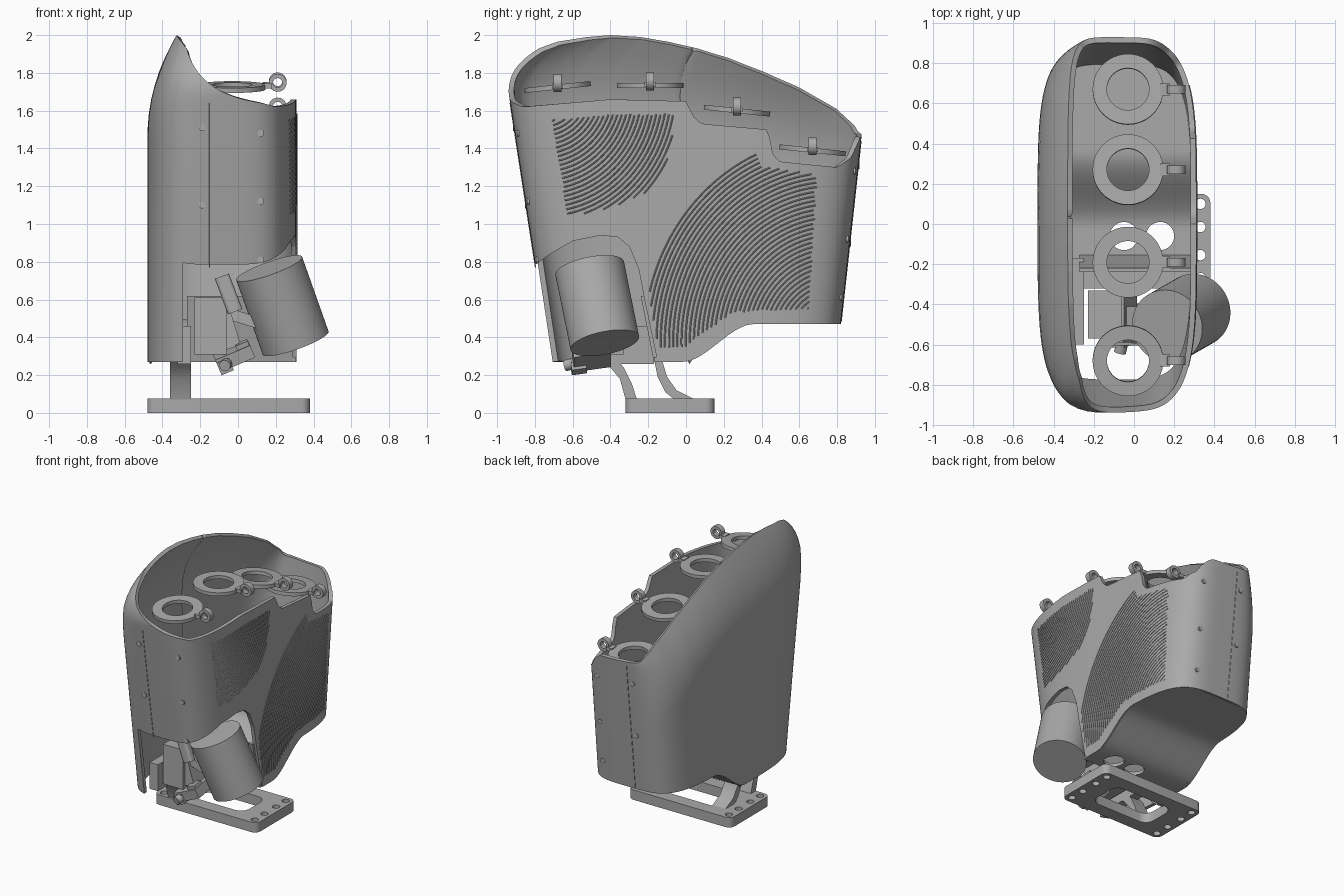
import bpy, bmesh, math
from mathutils import Vector, Matrix

old = bpy.data.objects.get("Cube")
if old:
    bpy.data.objects.remove(old)

grey = bpy.data.materials.new("matte_grey")
grey.use_nodes = True
grey.diffuse_color = (0.4, 0.4, 0.4, 1)
grey.node_tree.nodes["Principled BSDF"].inputs["Base Color"].default_value = (0.4, 0.4, 0.4, 1)


def finish(name, bm, smooth=True):
    bmesh.ops.recalc_face_normals(bm, faces=bm.faces)
    me = bpy.data.meshes.new(name)
    bm.to_mesh(me)
    bm.free()
    me.materials.append(grey)
    ob = bpy.data.objects.new(name, me)
    bpy.context.collection.objects.link(ob)
    if smooth:
        shade(ob)
    return ob


def activate(ob):
    bpy.ops.object.select_all(action='DESELECT')
    ob.select_set(True)
    bpy.context.view_layer.objects.active = ob


def shade(ob):
    activate(ob)
    bpy.ops.object.shade_smooth_by_angle(angle=math.radians(35))


def apply(ob, kind, **settings):
    mod = ob.modifiers.new(kind, kind)
    for key, value in settings.items():
        setattr(mod, key, value)
    activate(ob)
    bpy.ops.object.modifier_apply(modifier=mod.name)


def cut(ob, cutter):
    cutter.hide_render = True
    apply(ob, 'BOOLEAN', object=cutter, operation='DIFFERENCE', solver='EXACT')
    bpy.data.objects.remove(cutter)
    shade(ob)


def cylinder(name, a, b, r, sides=48):
    a, b = Vector(a), Vector(b)
    bm = bmesh.new()
    spin = (b - a).to_track_quat('Z', 'Y').to_matrix().to_4x4()
    bmesh.ops.create_cone(bm, cap_ends=True, segments=sides, radius1=r, radius2=r,
                          depth=(b - a).length, matrix=Matrix.Translation((a + b) / 2) @ spin)
    return finish(name, bm)


def box(name, centre, size, tilt=(0, 0, 0), bevel=0.0):
    bm = bmesh.new()
    bmesh.ops.create_cube(bm, size=1)
    bmesh.ops.scale(bm, vec=size, verts=bm.verts)
    if bevel:
        edges = [e for e in bm.edges if abs(e.verts[0].co.z - e.verts[1].co.z) > 1e-4]
        bmesh.ops.bevel(bm, geom=edges, offset=bevel, segments=6, affect='EDGES', profile=0.5)
    rot = Matrix.Rotation(tilt[2], 4, 'Z') @ Matrix.Rotation(tilt[1], 4, 'Y') @ Matrix.Rotation(tilt[0], 4, 'X')
    bmesh.ops.transform(bm, matrix=Matrix.Translation(centre) @ rot, verts=bm.verts)
    return finish(name, bm)


def prism(name, pts, x0, x1):
    """Side profile in (y, z) extruded along x."""
    bm = bmesh.new()
    face = bm.faces.new([bm.verts.new((x0, y, z)) for y, z in pts])
    moved = bmesh.ops.extrude_face_region(bm, geom=[face])["geom"]
    bmesh.ops.translate(bm, vec=(x1 - x0, 0, 0), verts=[v for v in moved if isinstance(v, bmesh.types.BMVert)])
    return finish(name, bm)


def washer(name, r_in, r_out, depth, matrix, sides=48):
    bm = bmesh.new()
    rings = [[bm.verts.new((r * math.cos(k * math.tau / sides), r * math.sin(k * math.tau / sides), z))
              for k in range(sides)]
             for r, z in ((r_in, -depth / 2), (r_out, -depth / 2), (r_out, depth / 2), (r_in, depth / 2))]
    for i in range(4):
        p, q = rings[i], rings[(i + 1) % 4]
        for k in range(sides):
            n = (k + 1) % sides
            bm.faces.new((p[k], p[n], q[n], q[k]))
    bmesh.ops.transform(bm, matrix=matrix, verts=bm.verts)
    return finish(name, bm)


def interp(table, v):
    for (a, p), (b, q) in zip(table, table[1:]):
        if v <= b:
            return p + (q - p) * max(0, (v - a) / (b - a))
    return table[-1][1]


# Housing shape rules
HIGH = [(-.94, 1.9), (-.85, 1.965), (-.72, 1.99), (-.6, 2), (-.4, 1.99), (-.2, 1.965), (0, 1.93), (.2, 1.88),
        (.4, 1.81), (.6, 1.725), (.8, 1.61), (.93, 1.49)]
LOW = [(-.94, 1.65), (-.87, 1.62), (-.4, 1.66), (0, 1.65), (.04, 1.56), (.08, 1.53), (.43, 1.5),
       (.46, 1.37), (.5, 1.33), (.82, 1.3), (.89, 1.35), (.93, 1.46)]


def y_span(z):
    front = -.72 - .22 * min(1, (z - .27) / 1.43) + .25 * max(0, (z - 1.65) / .35) ** 3
    return front, .82 + .11 * min(1, (z - .47))


def bottom(y):
    t = min(1, max(0, (y + .02) / .38))
    return .27 + .2 * t * t * (3 - 2 * t)


def place(s, z):
    f, b = y_span(z)
    return (f + b) / 2 + s * (b - f) / 2


def half_width(y, z):
    f, b = y_span(z)
    s = min(1, abs((y - (f + b) / 2) / ((b - f) / 2)))
    return .395 * (1 - s ** 4) ** .25


def outline(count):
    raw = []
    for k in range(8001):
        a = k * math.tau / 8000
        c, s = math.cos(a), math.sin(a)
        raw.append((math.copysign(abs(c) ** .5, c), math.copysign(abs(s) ** .5, s)))
    run = [0]
    for p, q in zip(raw, raw[1:]):
        run.append(run[-1] + math.hypot((q[0] - p[0]) * .4, (q[1] - p[1]) * .93))
    out, i = [], 0
    for k in range(count):
        while run[i] < run[-1] * k / count:
            i += 1
        out.append(raw[i])
    return out


# Housing shell lofted from the lower edge to the sculpted rim
bm = bmesh.new()
LEVELS = 20
columns = []
for c, s in outline(260):
    x = -.085 + .395 * c
    rise = min(1, max(0, (.15 - x) / .48)) ** 2.2
    low, high = interp(LOW, s * .935), interp(HIGH, s * .935)
    top = low + (high - low) * rise
    base = bottom(.05 + .77 * s)
    column = []
    for k in range(LEVELS + 1):
        t = 1 - (1 - k / LEVELS) ** 1.6
        z = base + (top - base) * t
        lean = .15 * max(0, 1 - (top - z) / .5) ** 2 * max(0, -c) ** 2
        column.append(bm.verts.new((x + lean, place(s, z), z)))
    columns.append(column)
for i, p in enumerate(columns):
    q = columns[(i + 1) % len(columns)]
    for k in range(LEVELS):
        bm.faces.new((p[k], q[k], q[k + 1], p[k + 1]))
housing = finish("housing_shell", bm, False)
apply(housing, 'SOLIDIFY', thickness=.028, offset=-1)
bay = [(-1.2, .1), (-1.2, .7), (-.82, .77), (-.72, .84), (-.6, .91), (-.45, .94), (-.36, .93), (-.3, .88),
       (-.25, .76), (-.22, .6), (-.15, .27), (-.12, .1)]
cut(housing, prism("bay_cutter", bay, -.29, .7))

# Floor following the curved underside, with two cable holes
bm = bmesh.new()
rows = []
for k in range(41):
    y = -.17 + .975 * k / 40
    z = bottom(y)
    w = half_width(y, z) - .006
    rows.append([bm.verts.new((-.085 + d * w, y, z + h)) for d, h in ((-1, 0), (1, 0), (1, .025), (-1, .025))])
for p, q in zip(rows, rows[1:]):
    for i in range(4):
        j = (i + 1) % 4
        bm.faces.new((p[i], p[j], q[j], q[i]))
bm.faces.new(rows[0])
bm.faces.new(rows[-1])
floor = finish("housing_floor", bm)
for x in (-.05, .13):
    cut(floor, cylinder("hole_cutter", (x, -.06, .1), (x, -.06, .5), .07, 32))
prism("bay_back_wall", [(-.17, .27), (-.15, .27), (-.22, .62), (-.24, .62)], -.27, .29)


# Fine ribs lying on the wall
def rib_set(name, paths, depth=.004):
    cu = bpy.data.curves.new(name, 'CURVE')
    cu.dimensions = '3D'
    cu.bevel_depth, cu.bevel_resolution = depth, 0
    for path in paths:
        sp = cu.splines.new('POLY')
        sp.points.add(len(path) - 1)
        for point, co in zip(sp.points, path):
            point.co = (*co, 1)
    cu.materials.append(grey)
    bpy.context.collection.objects.link(bpy.data.objects.new(name, cu))


def inside(y, z, poly):
    hit = False
    for (a, b), (c, d) in zip(poly, poly[1:] + poly[:1]):
        if (b > z) != (d > z) and y < (c - a) * (z - b) / (d - b) + a:
            hit = not hit
    return hit


def arcs(centre, radii, start, end, poly):
    paths = []
    for r in radii:
        path = []
        for k in range(91):
            a = math.radians(start + (end - start) * k / 90)
            y, z = centre[0] + r * math.cos(a), centre[1] + 1.08 * r * math.sin(a)
            if inside(y, z, poly):
                path.append((-.085 + half_width(y, z) + .001, y, z))
            else:
                paths.append(path)
                path = []
        paths.append(path)
    return [p for p in paths if len(p) > 2]


front_zone = [(-.71, 1.55), (-.63, 1.04), (-.4, 1.08), (-.2, 1.17), (-.1, 1.32), (-.05, 1.59), (-.4, 1.58)]
rear_zone = [(-.15, .34), (-.2, .65), (-.13, .95), (0, 1.22), (.15, 1.36), (.36, 1.41), (.42, 1.31), (.7, 1.26),
             (.65, .55), (.25, .53), (0, .35)]
rib_set("front_vent_ribs", arcs((-.75, 1.72), [.1 + .022 * k for k in range(30)], -100, 0, front_zone))
rib_set("rear_vent_ribs", arcs((.78, .38), [.1 + .022 * k for k in range(42)], 70, 190, rear_zone))
rib_set("seams", [[(-.15, place(e, z), z) for z in (lo, (lo + hi) / 2, hi)]
                  for e, lo, hi in ((-1, .77, 1.64), (1, .48, 1.44))], .003)

# Screws on both ends
for e in (-1, 1):
    for x, z in ((-.19, 1.1), (-.19, 1.51), (.12, 1.12), (.12, 1.48), (.12, .81)):
        if e == 1:
            z -= .2
        f, b = y_span(z)
        s = e * (1 - (abs(x + .085) / .395) ** 4) ** .25
        y = place(s, z)
        cylinder("screw", (x, y - .006, z), (x, y + .006, z), .018, 20)

# Finger rings, each with an arm and an eyelet
for y, z, tilt in ((-.68, 1.725, 6), (-.19, 1.733, 0), (.27, 1.6, -6), (.67, 1.39, -6)):
    m = Matrix.Translation((-.03, y, z)) @ Matrix.Rotation(math.radians(tilt), 4, 'X')
    washer("finger_ring", .105, .176, .026, m)
    e = Matrix.Translation((.21, y, z + .022)) @ Matrix.Rotation(math.pi / 2, 4, 'X')
    washer("ring_eyelet", .025, .047, .042, e, 28)
    box("ring_arm", (.155, y, z + .005), (.05, .06, .026))

# Motor
cylinder("motor", (.165, -.51, .765), (.305, -.43, .37), .185, 64)

# Drive linkage in the bay
box("gear_block", (-.145, -.45, .46), (.17, .24, .3))
box("gear_block_wedge", (-.06, -.45, .45), (.09, .2, .22), (0, -.3, 0))
box("drive_link", (-.05, -.56, .63), (.08, .06, .2), (0, -.36, 0), .02)
box("motor_arm", (.03, -.47, .5), (.16, .12, .06), (0, .3, 0))
for x, y, z, w in ((-.02, -.5, .3, .2), (-.07, -.57, .25, .07), (.03, -.55, .34, .07)):
    box("lower_clamp", (x, y, z), (w, .2 if w > .1 else .08, .07), (.15, -.4, 0))
cylinder("clamp_pin", (-.07, -.64, .25), (-.06, -.6, .26), .03, 24)
box("side_bracket", (-.285, -.385, .36), (.07, .43, .2))

# Base frame with mounting holes and two curved legs
base = box("base_frame", (-.05, -.085, .0375), (.86, .47, .075), bevel=.045)
cut(base, box("frame_cutter", (-.05, -.085, .04), (.5, .27, .3), bevel=.07))
for x in (-.43, .33):
    for y in (-.27, -.155, -.015, .1):
        cut(base, cylinder("bolt_cutter", (x, y, -.1), (x, y, .2), .026, 24))
prism("front_leg", [(-.46, .29), (-.4, .24), (-.35, .18), (-.32, .07), (-.26, .07), (-.285, .15), (-.33, .24),
                    (-.37, .29)], -.36, -.25)
prism("rear_leg", [(-.17, .29), (-.15, .19), (-.11, .11), (-.06, .07), (.05, .07), (-.05, .12), (-.1, .19),
                   (-.13, .29)], -.36, -.25)
